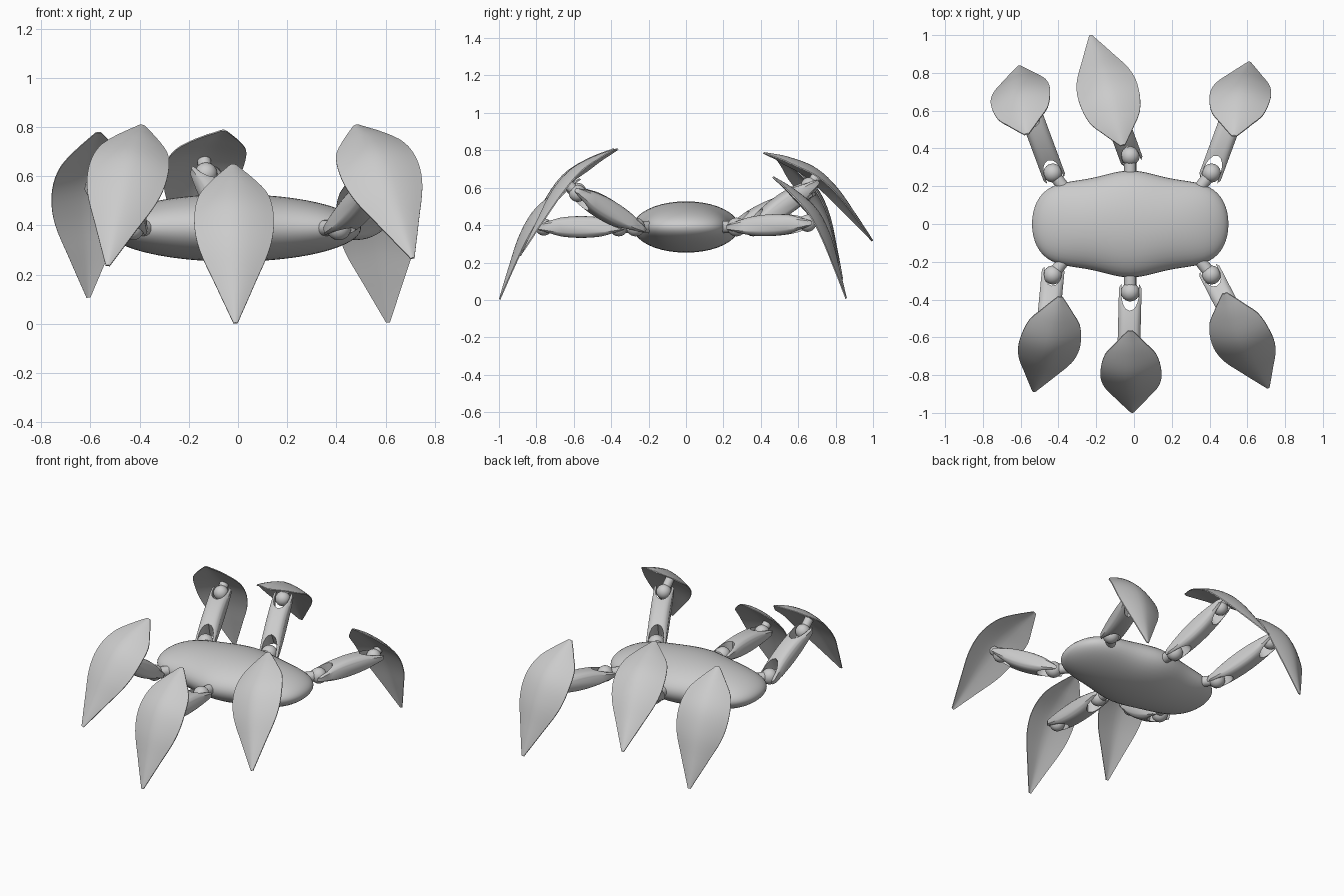
import bpy, bmesh, math
from mathutils import Vector, Matrix

if "Cube" in bpy.data.objects:
    bpy.data.objects.remove(bpy.data.objects["Cube"])


def loft(name, rings, angle=35):
    """Closed skin through equal-length rings of points."""
    bm = bmesh.new()
    vs = [[bm.verts.new(p) for p in r] for r in rings]
    n = len(vs[0])
    for a, b in zip(vs, vs[1:]):
        for i in range(n):
            j = (i + 1) % n
            bm.faces.new((a[i], a[j], b[j], b[i]))
    bm.faces.new(vs[0])
    bm.faces.new(vs[-1])
    bmesh.ops.recalc_face_normals(bm, faces=bm.faces)
    me = bpy.data.meshes.new(name)
    bm.to_mesh(me)
    bm.free()
    ob = bpy.data.objects.new(name, me)
    bpy.context.collection.objects.link(ob)
    smooth(ob, angle)
    return ob


def smooth(ob, angle=35):
    bpy.ops.object.select_all(action='DESELECT')
    ob.select_set(True)
    bpy.context.view_layer.objects.active = ob
    bpy.ops.object.shade_smooth_by_angle(angle=math.radians(angle))


def ball(name, c, r):
    bpy.ops.mesh.primitive_uv_sphere_add(segments=24, ring_count=14, radius=r, location=c)
    bpy.context.object.name = name
    smooth(bpy.context.object)


def rod(name, a, b, r):
    d = b - a
    bpy.ops.mesh.primitive_cylinder_add(vertices=16, radius=r, depth=d.length, location=(a + b) / 2,
                                        rotation=d.to_track_quat('Z', 'Y').to_euler())
    bpy.context.object.name = name
    smooth(bpy.context.object)


def interp(pts, t):
    """Catmull-Rom style interpolation of (t, value) pairs."""
    k = 0
    while k < len(pts) - 2 and t > pts[k + 1][0]:
        k += 1

    def slope(i):
        a, b = pts[max(i - 1, 0)], pts[min(i + 1, len(pts) - 1)]
        return (b[1] - a[1]) / (b[0] - a[0])
    (t0, v0), (t1, v1) = pts[k], pts[k + 1]
    h = t1 - t0
    s = (t - t0) / h
    return (v0 * (2 * s**3 - 3 * s**2 + 1) + v1 * (3 * s**2 - 2 * s**3)
            + h * slope(k) * (s**3 - 2 * s**2 + s) + h * slope(k + 1) * (s**3 - s**2))


# Body: flattened pod that swells at the middle pair of hips
rings = []
for i in range(41):
    u = math.sin((i / 40 - 0.5) * math.pi * 0.996)
    hy = (0.228 + 0.055 * math.exp(-(u / 0.35)**2)) * math.sqrt(1 - u**6)
    hz = 0.137 * math.sqrt(1 - u * u)
    rings.append([(-0.02 + 0.52 * u, hy * math.cos(a), 0.39 + hz * math.sin(a))
                  for a in [k * math.tau / 40 for k in range(40)]])
loft("body", rings)


def leg_segment(name, hip, knee):
    """Lens-shaped link with a U-shaped fork at both ends."""
    ax = (knee - hip).normalized()
    side = ax.cross(Vector((0, 0, 1))).normalized()
    up = side.cross(ax)
    mid, half = (hip + knee) / 2, (knee - hip).length / 2
    w, gap, tip, root = 0.06, 0.046, half + 0.045, half - 0.10
    rows = []
    for f in (-1, -0.9, -0.78, -0.76, -0.7, -0.55, -0.35, 0, 0.35, 0.55, 0.7, 0.76, 0.78, 0.9, 1):
        v = f * w
        if abs(v) < gap:
            h = root + 0.09 * (1 - math.sqrt(1 - (v / gap)**2))
        else:
            h = tip - 0.025 * (abs(f) - 0.76) / 0.24
        us = [-h + 2 * h * k / 14 for k in range(15)]
        thick = [0.058 * (1 - 0.45 * f**4) * max(1 - (u / (tip + 0.01))**2, 0)**0.7 for u in us]
        pts = [mid + ax * u + side * v + up * t for u, t in zip(us, thick)]
        pts += [mid + ax * u + side * v - up * t for u, t in zip(us[::-1], thick[::-1])]
        rows.append(pts)
    loft(name, rows, 40)


WIDTH = [(0, 0.012), (0.1, 0.075), (0.22, 0.138), (0.4, 0.162), (0.57, 0.145), (0.78, 0.08), (1, 0.008)]
BOW = [(0, 0), (0.15, 0.06), (0.35, 0.108), (0.55, 0.1), (0.78, 0.052), (1, 0)]


def leaf_foot(name, top, tip, hint, knee):
    """Bowed leaf-shaped shell on a short stem from the knee ball."""
    ax = tip - top
    d = ax.normalized()
    side = (hint - d * hint.dot(d)).normalized()
    out = d.cross(side)
    mid = (top + tip) / 2
    if out.dot(Vector((0, mid.y, 0))) < 0:
        out = -out
    rows = []
    for i in range(25):
        t = i / 24
        w, b = interp(WIDTH, t), interp(BOW, t)
        c = top + ax * t
        ss = [-1 + k / 5 for k in range(11)]
        front = [c + side * w * s + out * (b - 0.05 * (w / 0.162) * abs(s)**1.6) for s in ss]
        back = [p - out * (0.006 + 0.024 * (w / 0.162) * (1 - s * s)) for p, s in zip(front, ss)]
        rows.append(front + back[::-1])
    loft(name, rows)
    gap = max(0.085 - (knee - mid).dot(out), 0.02)
    rod(name + "_stem", knee, knee + out * gap, 0.028)


# Each leg: hip, knee, leaf top, leaf tip, leaf sideways direction
LEGS = {
    "front_left": ((-0.43, -0.27, 0.39), (-0.46, -0.58, 0.58), (-0.39, -0.39, 0.81), (-0.53, -0.89, 0.24), (1, 0, 0)),
    "front_middle": ((-0.02, -0.36, 0.39), (-0.03, -0.76, 0.39), (-0.02, -0.57, 0.65), (-0.01, -1.0, 0.005), (1, 0, 0)),
    "front_right": ((0.41, -0.27, 0.39), (0.57, -0.58, 0.57), (0.48, -0.37, 0.81), (0.71, -0.87, 0.27), (1, 0, 0)),
    "back_left": ((-0.43, 0.27, 0.39), (-0.56, 0.62, 0.55), (-0.57, 0.48, 0.78), (-0.61, 0.84, 0.11), (1, 0.25, 0.1)),
    "back_middle": ((-0.02, 0.36, 0.39), (-0.13, 0.66, 0.61), (-0.06, 0.42, 0.79), (-0.23, 1.0, 0.32), (1, 0.2, 0)),
    "back_right": ((0.41, 0.27, 0.39), (0.55, 0.65, 0.41), (0.53, 0.47, 0.66), (0.61, 0.86, 0.01), (1, 0, 0)),
}
for name, pts in LEGS.items():
    hip, knee, top, tip, hint = [Vector(p) for p in pts]
    inward = Vector((-0.02, 0, 0.39)) - hip
    inward.x *= 0.5
    rod(name + "_hip_stub", hip, hip + inward.normalized() * 0.13, 0.032)
    ball(name + "_hip_ball", hip, 0.05)
    leg_segment(name + "_leg", hip, knee)
    ball(name + "_knee_ball", knee, 0.046)
    leaf_foot(name + "_foot", top, tip, hint, knee)
